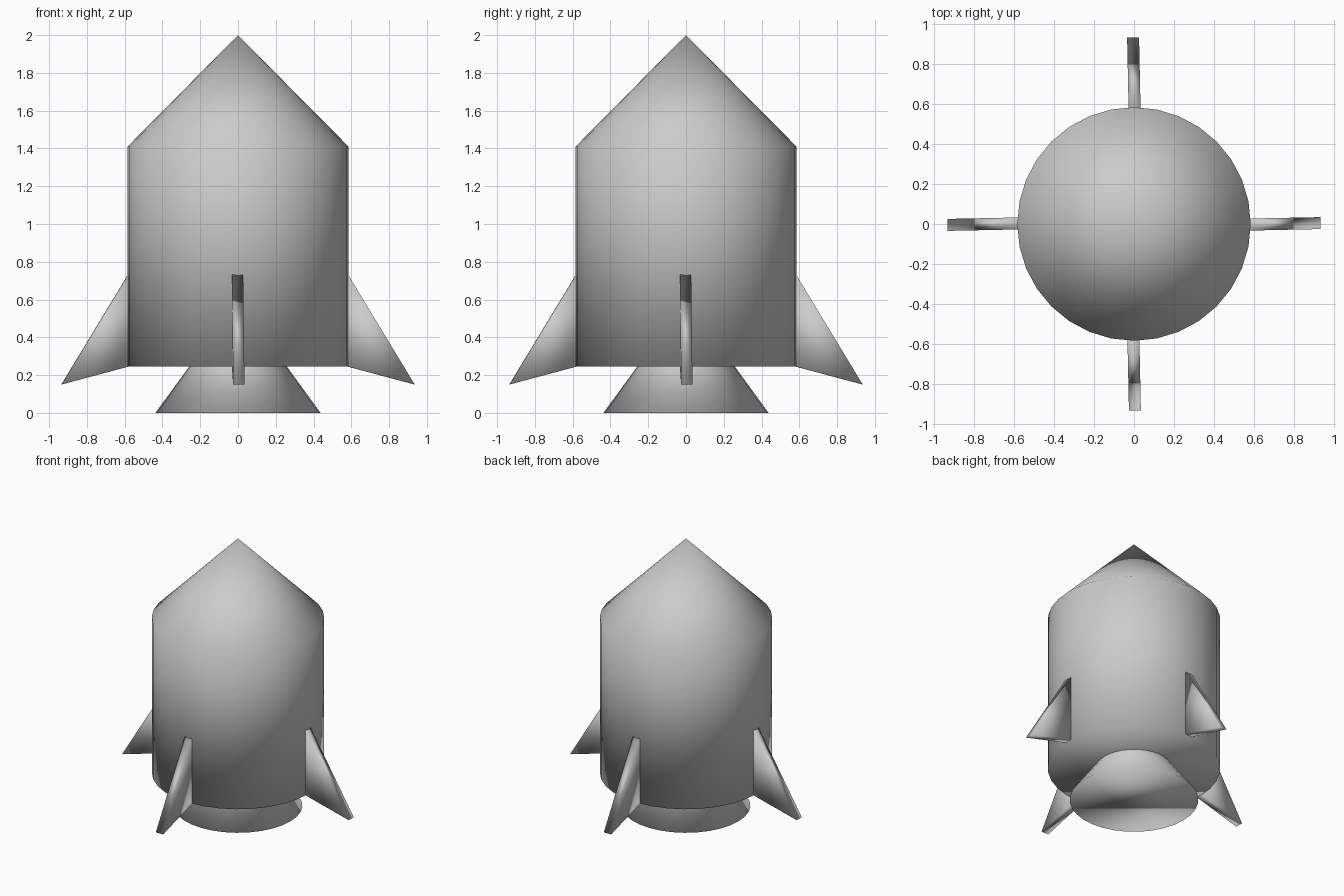
import bpy
import bmesh
from math import radians, sin, cos, pi

SIDES = 32

cube = bpy.data.objects.get("Cube")
if cube:
    bpy.data.objects.remove(cube, do_unlink=True)

# One plain grey for the whole rocket
grey = bpy.data.materials.new("plain grey")
grey.use_nodes = True
colour = (0.6, 0.6, 0.6, 1.0)
grey.diffuse_color = colour
grey.node_tree.nodes["Principled BSDF"].inputs["Base Color"].default_value = colour


def finish(name, bm):
    """Turn a bmesh into a smooth, closed, grey object."""
    bmesh.ops.recalc_face_normals(bm, faces=bm.faces)
    for face in bm.faces:
        face.smooth = True
    mesh = bpy.data.meshes.new(name)
    bm.to_mesh(mesh)
    bm.free()
    mesh.materials.append(grey)
    obj = bpy.data.objects.new(name, mesh)
    bpy.context.collection.objects.link(obj)
    return obj


def turned(name, rings, tip_z):
    """Closed round part: rings of (radius, z) upward, ending in a point."""
    bm = bmesh.new()
    loops = []
    for r, z in rings:
        angles = [2 * pi * i / SIDES for i in range(SIDES)]
        loops.append([bm.verts.new((r * cos(a), r * sin(a), z)) for a in angles])
    tip = bm.verts.new((0, 0, tip_z))
    bm.faces.new(loops[0])
    for i in range(SIDES):
        j = (i + 1) % SIDES
        for low, high in zip(loops, loops[1:]):
            bm.faces.new((low[i], low[j], high[j], high[i]))
        bm.faces.new((loops[-1][i], loops[-1][j], tip))
    return finish(name, bm)


def fin(name, angle):
    """Triangular plate standing out from the hull, swept downward."""
    bm = bmesh.new()
    profile = [(0.58, 0.245), (0.935, 0.15), (0.58, 0.735)]
    sides = [[bm.verts.new((x, y, z)) for x, z in profile] for y in (-0.03, 0.03)]
    for side in sides:
        bm.faces.new(side)
    for i in range(3):
        j = (i + 1) % 3
        bm.faces.new((sides[0][i], sides[0][j], sides[1][j], sides[1][i]))
    # Slight yaw, kept centred on the hull side
    bmesh.ops.translate(bm, verts=bm.verts, vec=(0, -0.015, 0))
    obj = finish(name, bm)
    obj.rotation_euler.z = angle + radians(1.2)
    return obj


# Hull and nose in one continuous skin
turned("hull", [(0.585, 0.245), (0.585, 1.41)], 2.0)

# Exhaust cone, its point hidden in the hull
turned("nozzle", [(0.437, 0.0)], 0.6)

# Four fins
for i, place in enumerate(("left", "back", "right", "front")):
    fin(place + "_fin", i * pi / 2)
